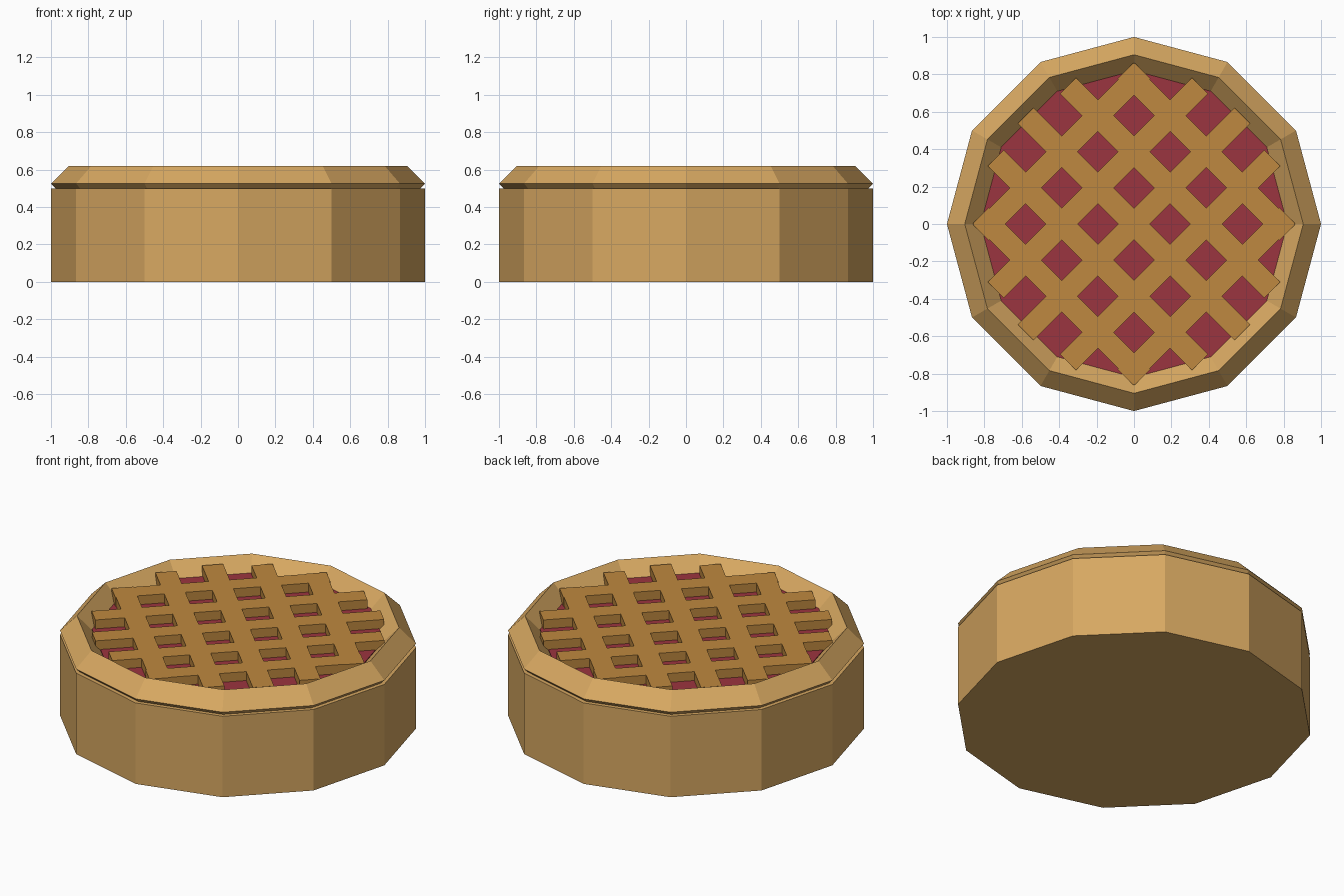
import bpy
from math import radians, sqrt

if "Cube" in bpy.data.objects:
    bpy.data.objects.remove(bpy.data.objects["Cube"])

SIDES = 12
INNER_R = 0.82


def material(name, rgb):
    m = bpy.data.materials.new(name)
    m.diffuse_color = (*rgb, 1)
    m.use_nodes = True
    m.node_tree.nodes["Principled BSDF"].inputs["Base Color"].default_value = m.diffuse_color
    return m


crust_mat = material("crust", (0.68, 0.39, 0.12))
lattice_mat = material("lattice", (0.52, 0.25, 0.05))
filling_mat = material("filling", (0.33, 0.035, 0.05))


def finish(name, mat):
    ob = bpy.context.object
    ob.name = name
    ob.data.materials.append(mat)
    return ob


def cylinder(name, r, z0, z1, mat):
    bpy.ops.mesh.primitive_cylinder_add(
        vertices=SIDES, radius=r, depth=z1 - z0, location=(0, 0, (z0 + z1) / 2))
    return finish(name, mat)


# Crust body and berry filling
cylinder("crust_base", 1.0, 0, 0.5, crust_mat)
cylinder("filling", INNER_R, 0.45, 0.54, filling_mat)

# Diamond-section rim
bpy.ops.mesh.primitive_torus_add(
    major_segments=SIDES, minor_segments=4, major_radius=0.905,
    minor_radius=0.095, location=(0, 0, 0.525))
finish("crust_rim", crust_mat)

# Lattice strips, five each way, trimmed to the filling circle
spacing = INNER_R / 3
for d, angle in enumerate((45, 135)):
    a = radians(angle)
    for k in range(-2, 3):
        off = k * spacing
        half = sqrt(INNER_R ** 2 - off ** 2)
        side = off / sqrt(2)
        loc = (-side, side, 0.565) if d == 0 else (-side, -side, 0.565)
        bpy.ops.mesh.primitive_cube_add(size=1, location=loc, rotation=(0, 0, a))
        bpy.context.object.scale = (2 * half, 0.12, 0.06)
        finish(f"lattice_strip_{d + 1}_{k + 3}", lattice_mat)
